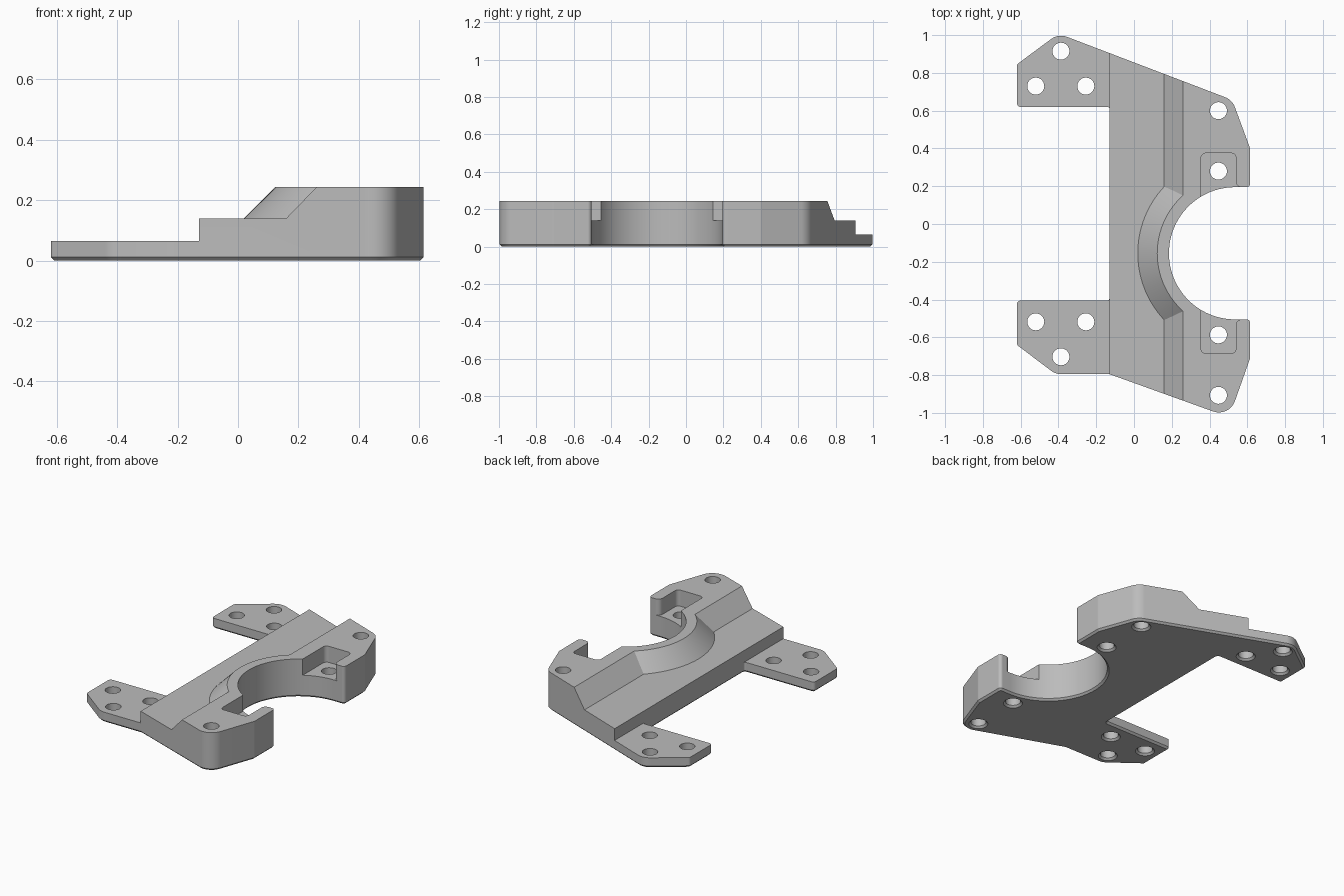
import bpy, bmesh, math
from mathutils import Vector

if "Cube" in bpy.data.objects:
    bpy.data.objects.remove(bpy.data.objects["Cube"], do_unlink=True)

PLATE, STEP, TOP = 0.065, 0.14, 0.243      # heights of the three levels
BORE = Vector((0.535, -0.155))             # centre of the open bore
BORE_R = 0.35


def rounded(corners, steps=8):
    """Outline from (x, y, fillet radius) corners."""
    pts = []
    for i, (x, y, r) in enumerate(corners):
        p = Vector((x, y))
        if r == 0:
            pts.append(p)
            continue
        a = (Vector(corners[i - 1][:2]) - p).normalized()
        b = (Vector(corners[(i + 1) % len(corners)][:2]) - p).normalized()
        half = a.angle(b) / 2
        mid = p + (a + b).normalized() * r / math.sin(half)
        start = p + a * r / math.tan(half) - mid
        end = p + b * r / math.tan(half) - mid
        sweep = math.pi - 2 * half
        for k in range(steps + 1):
            t = k / steps
            pts.append(mid + (start * math.sin((1 - t) * sweep)
                              + end * math.sin(t * sweep)) / math.sin(sweep))
    return pts


def make_object(name, bm):
    bmesh.ops.recalc_face_normals(bm, faces=bm.faces)
    mesh = bpy.data.meshes.new(name)
    bm.to_mesh(mesh)
    bm.free()
    ob = bpy.data.objects.new(name, mesh)
    bpy.context.collection.objects.link(ob)
    return ob


def extrude(bm, pts, direction):
    face = bm.faces.new([bm.verts.new(p) for p in pts])
    out = bmesh.ops.extrude_face_region(bm, geom=[face], use_keep_orig=True)
    verts = [g for g in out["geom"] if isinstance(g, bmesh.types.BMVert)]
    bmesh.ops.translate(bm, verts=verts, vec=direction)


def cut(target, cutter):
    mod = target.modifiers.new("cut", 'BOOLEAN')
    mod.operation, mod.solver, mod.object = 'DIFFERENCE', 'EXACT', cutter
    bpy.context.view_layer.objects.active = target
    bpy.ops.object.modifier_apply(modifier=mod.name)
    bpy.data.objects.remove(cutter, do_unlink=True)


# Bracket body: outline with the bore, bottom edge chamfered
bore_low, bore_high = BORE.y - BORE_R, BORE.y + BORE_R
front = [(0.615, bore_low, 0.02), (0.615, -0.71, 0.03), (0.504, -1.023, 0.09),
         (-0.13, -0.795, 0), (-0.415, -0.795, 0.088), (-0.62, -0.64, 0.02),
         (-0.62, -0.405, 0.02), (-0.13, -0.405, 0.012)]
back = [(-0.13, 0.62, 0.012), (-0.62, 0.62, 0.02), (-0.62, 0.845, 0.02),
        (-0.40, 1.008, 0.088), (0.52, 0.657, 0.09), (0.615, 0.4, 0.03),
        (0.615, bore_high, 0.02)]
outline = rounded([(BORE.x, bore_low, 0)] + front + back + [(BORE.x, bore_high, 0)])
arc = [math.pi * (0.5 + k / 48) for k in range(1, 48)]
outline += [BORE + BORE_R * Vector((math.cos(a), math.sin(a))) for a in arc]
bm = bmesh.new()
extrude(bm, [(p.x, p.y, 0) for p in outline], (0, 0, TOP))
bottom = [e for e in bm.edges if all(v.co.z < 0.001 for v in e.verts)]
bmesh.ops.bevel(bm, geom=bottom, offset=0.012, segments=1, affect='EDGES')
bracket = make_object("mounting_bracket", bm)

# Step and slope cutter, keeping the conical shoulder around the bore
bm = bmesh.new()
profile = [(-1, PLATE), (-0.13, PLATE), (-0.13, STEP), (0.16, STEP),
           (0.315, 0.30), (-1, 0.30)]
extrude(bm, [(x, -1.5, z) for x, z in profile], (0, 3, 0))
step_cutter = make_object("step_cutter", bm)
bm = bmesh.new()
bmesh.ops.create_cone(bm, cap_ends=True, segments=96, depth=0.3,
                      radius1=0.515 + 0.04, radius2=0.515 - 0.26)
bmesh.ops.translate(bm, verts=bm.verts, vec=(BORE.x, BORE.y, STEP + 0.11))
cut(step_cutter, make_object("shoulder_cone", bm))
cut(bracket, step_cutter)

# Pockets opening into the bore, mirrored about its centre
pocket = rounded([(0.355, 0.1, 0), (0.57, 0.1, 0), (0.57, bore_high + 0.0005, 0),
                  (0.54, bore_high + 0.0005, 0.029), (0.54, 0.375, 0.025),
                  (0.355, 0.375, 0.025)])
bm = bmesh.new()
for side in (1, -1):
    extrude(bm, [(p.x, BORE.y + side * (p.y - BORE.y), STEP) for p in pocket],
            (0, 0, 0.2))
cut(bracket, make_object("pocket_cutter", bm))

# Screw holes with a countersink underneath
holes = [(0.447, 0.6), (0.447, 0.28), (0.447, -0.587), (0.447, -0.907),
         (-0.387, 0.915), (-0.387, -0.703)]
holes += [(x, y) for x in (-0.52, -0.255) for y in (0.73, -0.518)]
bm = bmesh.new()
for x, y in holes:
    rings = []
    for z, r in ((-0.01, 0.067), (0.012, 0.045), (0.3, 0.045)):
        rings.append([bm.verts.new((x + r * math.cos(k * math.pi / 16),
                                    y + r * math.sin(k * math.pi / 16), z))
                      for k in range(32)])
    bm.faces.new(rings[0])
    bm.faces.new(rings[-1])
    for low, high in zip(rings, rings[1:]):
        for k in range(32):
            bm.faces.new((low[k - 1], low[k], high[k], high[k - 1]))
cut(bracket, make_object("hole_cutter", bm))

# One grey colour
grey = bpy.data.materials.new("light_grey")
grey.use_nodes = True
colour = (0.5, 0.5, 0.5, 1)
grey.diffuse_color = colour
grey.node_tree.nodes["Principled BSDF"].inputs["Base Color"].default_value = colour
bracket.data.materials.clear()
bracket.data.materials.append(grey)

# Smooth curved walls, crisp edges
bpy.ops.object.select_all(action='DESELECT')
bracket.select_set(True)
bpy.context.view_layer.objects.active = bracket
bpy.ops.object.shade_smooth_by_angle(angle=math.radians(20))
bracket.modifiers.new("weighted_normals", 'WEIGHTED_NORMAL').keep_sharp = True
